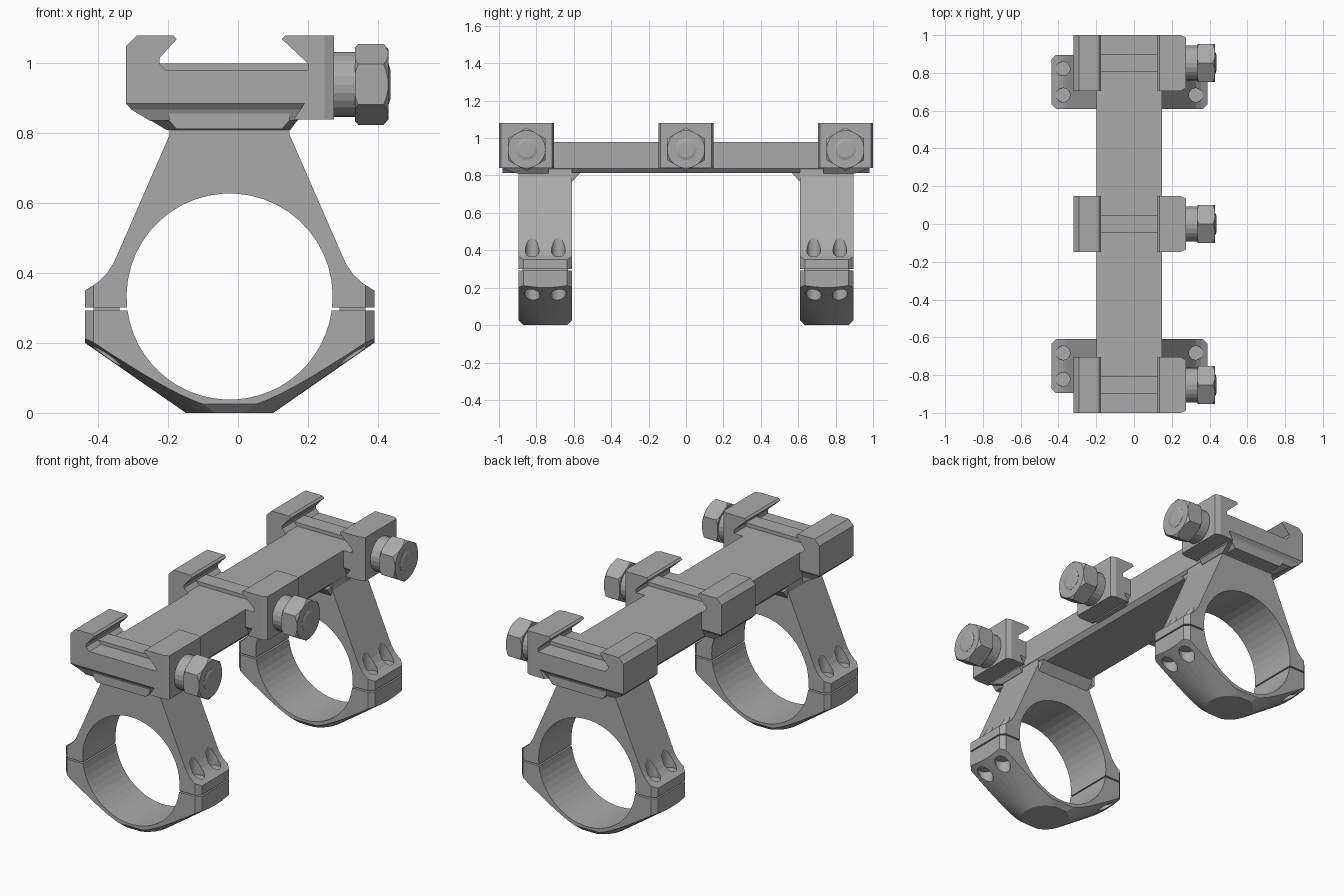
import bpy, bmesh
from math import sin, cos, pi, acos
from mathutils import Vector

cube = bpy.data.objects.get("Cube")
if cube:
    bpy.data.objects.remove(cube, do_unlink=True)

grey = bpy.data.materials.new("matte grey metal")
grey.use_nodes = True
grey.diffuse_color = (0.4, 0.4, 0.4, 1)
grey.node_tree.nodes["Principled BSDF"].inputs["Base Color"].default_value = (0.4, 0.4, 0.4, 1)


def loft(name, rings, chamfer=None):
    """Skin a stack of equal-length point loops and cap both ends."""
    bm = bmesh.new()
    loops = [[bm.verts.new(p) for p in ring] for ring in rings]
    n = len(loops[0])
    for a, b in zip(loops, loops[1:]):
        for i in range(n):
            j = (i + 1) % n
            bm.faces.new((a[i], a[j], b[j], b[i]))
    bm.faces.new(loops[0])
    bm.faces.new(loops[-1])
    bmesh.ops.recalc_face_normals(bm, faces=bm.faces)
    if chamfer:
        edges = [e for e in bm.edges if chamfer(e)]
        bmesh.ops.bevel(bm, geom=edges, offset=0.025, segments=1, affect='EDGES')
    mesh = bpy.data.meshes.new(name)
    bm.to_mesh(mesh)
    bm.free()
    mesh.materials.append(grey)
    obj = bpy.data.objects.new(name, mesh)
    bpy.context.collection.objects.link(obj)
    return obj


def prism(name, profile, y0, y1, chamfer=None):
    """Extrude an (x, z) profile along y."""
    return loft(name, [[(x, y, z) for x, z in profile] for y in (y0, y1)], chamfer)


def taper(name, low, z0, high, z1):
    """Block between two rectangles given as (x0, x1, y0, y1)."""
    def rect(r, z):
        return [(r[0], r[2], z), (r[1], r[2], z), (r[1], r[3], z), (r[0], r[3], z)]
    return loft(name, [rect(low, z0), rect(high, z1)])


def lathe(name, centre, steps, axis='Z', sides=24):
    """Turned part: steps are (radius, distance along axis)."""
    rings = []
    for r, t in steps:
        ring = []
        for i in range(sides):
            a = 2 * pi * i / sides
            u, v = r * sin(a), r * cos(a)
            ring.append(Vector(centre) + Vector((u, v, t) if axis == 'Z' else (t, u, v)))
        rings.append(ring)
    return loft(name, rings)


def cut(obj, cutter, operation='DIFFERENCE'):
    mod = obj.modifiers.new("cut", 'BOOLEAN')
    mod.operation, mod.solver, mod.object = operation, 'EXACT', cutter
    bpy.context.view_layer.objects.active = obj
    bpy.ops.object.modifier_apply(modifier=mod.name)
    bpy.data.objects.remove(cutter, do_unlink=True)


# Shared dimensions
CX, BORE_Z, BORE_R = -0.024, 0.333, 0.295
LUG = 0.414
SEAM_TOP, SEAM_LOW = 0.301, 0.293


def bore(z_end, over):
    """Arc of the bore from +x to -x, over the top or under the bottom."""
    a0 = -acos((1 - ((z_end - BORE_Z) / BORE_R) ** 2) ** 0.5)
    a1 = pi - a0
    if not over:
        a1 -= 2 * pi
    n = 25
    return [(CX + BORE_R * cos(a0 + (a1 - a0) * i / n),
             BORE_Z + BORE_R * sin(a0 + (a1 - a0) * i / n)) for i in range(n + 1)]


def mirrored(half):
    """Left-side outline from the seam, then its mirror image back to the seam."""
    return [(CX - d, z) for d, z in half] + [(CX + d, z) for d, z in reversed(half)]


def lug_edge(e):
    return all(abs(abs(v.co.x - CX) - LUG) < 1e-4 for v in e.verts) \
        and abs(e.verts[0].co.y - e.verts[1].co.y) < 1e-4


# Ring mounts
upper_half = [(LUG, SEAM_TOP), (LUG, 0.35), (0.378, 0.373), (0.352, 0.398),
              (0.333, 0.427), (0.318, 0.46), (0.172, 0.795), (0.17, 0.84)]
cap_half = [(LUG, SEAM_LOW), (LUG, 0.19), (0.125, 0.0)]
for label, yc in (("front", -0.7525), ("rear", 0.7525)):
    y0, y1 = yc - 0.1425, yc + 0.1425
    upper = prism(label + "_ring_upper", mirrored(upper_half) + bore(SEAM_TOP, True), y0, y1, lug_edge)
    low = [(LUG, SEAM_LOW), (LUG, 0.0)]
    cap = prism(label + "_ring_cap", mirrored(low) + bore(SEAM_LOW, False), y0, y1, lug_edge)
    # Conical underside of the cap
    cut(cap, lathe("cone", (CX, yc, 0), [(0.125, 0.0), (0.605, 0.333)], sides=48), 'INTERSECT')
    # Screw holes and seam shims on both lugs
    for s in (-1, 1):
        x = CX + s * 0.352
        for dy in (-0.07, 0.07):
            cut(upper, lathe("hole", (x, yc + dy, 0), [(0.037, 0.36), (0.037, 0.6)]))
            cut(cap, lathe("hole", (x, yc + dy, 0), [(0.041, -0.1), (0.041, 0.2)]))
        shim = (x - 0.037, x + 0.037, y0 + 0.02, y1 - 0.02)
        taper(label + "_seam_shim", shim, 0.285, shim, 0.31)
    # Sloped gusset blending the ring into the bridge
    inner = -1 if yc > 0 else 1
    edge = yc + inner * 0.1425
    lo = sorted((edge - inner * 0.05, edge))
    hi = sorted((edge - inner * 0.05, edge + inner * 0.045))
    taper(label + "_gusset", (-0.19, 0.14, *lo), 0.765, (-0.195, 0.145, *hi), 0.815)

# Bridge bar with chamfered lower edges
prism("bridge_bar", [(-0.198, 0.98), (0.148, 0.98), (0.148, 0.837), (0.125, 0.812),
                     (-0.175, 0.812), (-0.198, 0.837)], -0.98, 0.98)

# Rail clamps with jaws, lugs and clamp bolts
hook = [(-0.32, 0.885), (-0.32, 1.05), (-0.29, 1.08), (-0.185, 1.08), (-0.175, 1.07),
        (-0.225, 1.015), (-0.225, 1.0), (-0.205, 0.98), (0.2, 0.98), (0.2, 0.885)]
jaw = [(0.16, 0.84), (0.2, 0.9), (0.2, 1.0), (0.125, 1.07), (0.135, 1.08),
       (0.247, 1.08), (0.247, 0.84)]
for label, yc in (("front", -0.8525), ("middle", 0), ("rear", 0.8525)):
    y0, y1 = yc - 0.1475, yc + 0.1475
    prism(label + "_clamp", hook, y0, y1)
    prism(label + "_jaw", jaw, y0, y1)
    # Jaw outer face with chamfered corners
    loft(label + "_jaw_face", [
        [(x, y0 + d, 0.84), (x, y1 - d, 0.84), (x, y1 - d, 1.08), (x, y0 + d, 1.08)]
        for x, d in ((0.247, 0), (0.274, 0.012))])
    # Clamp underside stepping in toward the neck
    taper(label + "_clamp_skirt", (-0.305, 0.2, y0 + 0.015, y1 - 0.015), 0.868,
          (-0.32, 0.2, y0, y1), 0.885)
    taper(label + "_clamp_base", (-0.25, 0.17, y0 + 0.03, y1 - 0.03), 0.835,
          (-0.305, 0.2, y0 + 0.015, y1 - 0.015), 0.868)
    if yc:
        out = (y0 + 0.1, y1 - 0.03) if yc < 0 else (y0 + 0.03, y1 - 0.1)
        wide = (y0 + 0.02, y1 - 0.03) if yc < 0 else (y0 + 0.03, y1 - 0.02)
        taper(label + "_neck_flare", (-0.205, 0.15, *out), 0.81, (-0.25, 0.17, *wide), 0.837)
    # Recoil lug across the saddle
    key = (-0.225, 0.2, yc - 0.045, yc + 0.045)
    taper(label + "_recoil_lug", key, 0.95, key, 1.0)
    # Washer, chamfered hex nut and stud
    at = (0, yc, 0.94)
    lathe(label + "_washer", at, [(0.093, 0.26), (0.093, 0.335), (0.085, 0.345)], 'X')
    nut = lathe(label + "_hex_nut", at, [(0.116, 0.335), (0.116, 0.43)], 'X', 6)
    cut(nut, lathe("nut_form", at, [(0.1, 0.33), (0.118, 0.346), (0.118, 0.415), (0.098, 0.432)],
                   'X', 48), 'INTERSECT')
    lathe(label + "_stud", at, [(0.058, 0.42), (0.058, 0.431), (0.042, 0.436)], 'X')
